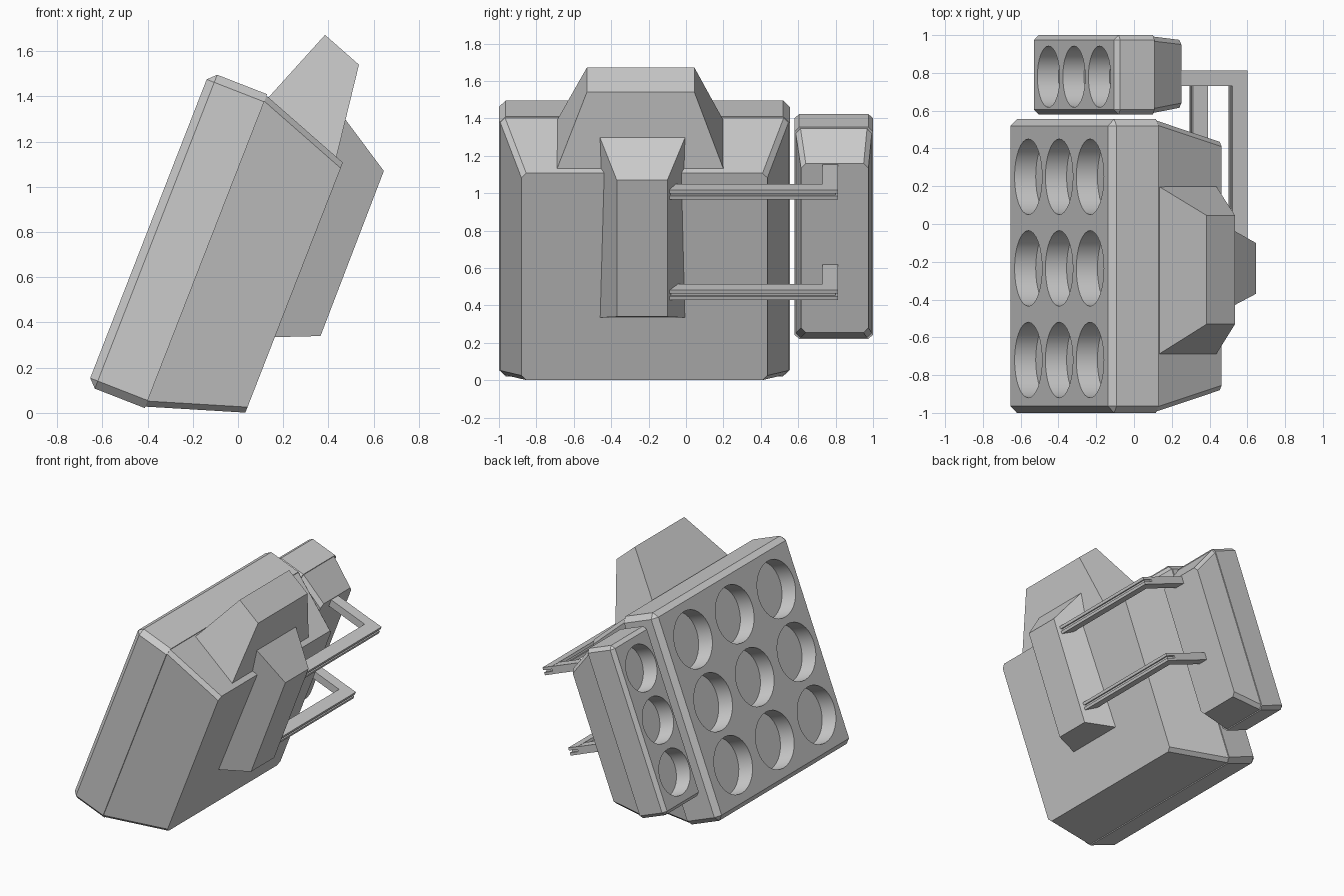
import bpy, bmesh, math
from mathutils import Matrix

if "Cube" in bpy.data.objects:
    bpy.data.objects.remove(bpy.data.objects["Cube"])

TILT = math.radians(21.3)   # whole launcher leans back about the y axis
C, S = math.cos(TILT), math.sin(TILT)

grey = bpy.data.materials.new("grey_metal")
grey.diffuse_color = (0.6, 0.6, 0.6, 1)
grey.use_nodes = True
grey.node_tree.nodes["Principled BSDF"].inputs["Base Color"].default_value = grey.diffuse_color


def finish(name, bm, tilted=True):
    bmesh.ops.recalc_face_normals(bm, faces=bm.faces[:])
    me = bpy.data.meshes.new(name)
    bm.to_mesh(me)
    bm.free()
    me.materials.append(grey)
    ob = bpy.data.objects.new(name, me)
    bpy.context.collection.objects.link(ob)
    if tilted:
        ob.rotation_euler = (0, TILT, 0)
    return ob


def hexa(corners):
    """Solid from two quads: four base corners, then four top corners."""
    bm = bmesh.new()
    v = [bm.verts.new(c) for c in corners]
    bm.faces.new(v[:4])
    bm.faces.new(v[4:])
    for i in range(4):
        j = (i + 1) % 4
        bm.faces.new((v[i], v[j], v[j + 4], v[i + 4]))
    bmesh.ops.recalc_face_normals(bm, faces=bm.faces[:])
    return bm


def rect(x, y, z):
    """Rectangle at depth x spanning the y and z ranges."""
    return [(x, y[0], z[0]), (x, y[1], z[0]), (x, y[1], z[1]), (x, y[0], z[1])]


def box(name, x, y, z):
    return finish(name, hexa(rect(x[0], y, z) + rect(x[1], y, z)))


def bevel(bm, edges, width):
    bmesh.ops.bevel(bm, geom=edges, offset=width, segments=1, affect='EDGES', profile=0.5)


def select(ob):
    bpy.ops.object.select_all(action='DESELECT')
    ob.select_set(True)
    bpy.context.view_layer.objects.active = ob


def launcher(prefix, front, mid, back, y, z, back_y, back_z, holes, radius, chamfer):
    # Front panel, chamfered everywhere except where it meets the housing
    bm = hexa(rect(front, y, z) + rect(mid, y, z))
    bevel(bm, [e for e in bm.edges if min(v.co.x for v in e.verts) < mid - 0.01], chamfer)
    panel = finish(prefix + "_panel", bm)

    # Round launch tubes sunk into the panel
    depth = 0.12
    bm = bmesh.new()
    for hy, hz in holes:
        m = Matrix.Translation((front, hy, hz)) @ Matrix.Rotation(math.pi / 2, 4, 'Y')
        bmesh.ops.create_cone(bm, cap_ends=True, segments=32, radius1=radius,
                              radius2=radius, depth=depth * 2, matrix=m)
    cutter = finish("tube_cutter", bm)
    cutter.hide_render = True
    mod = panel.modifiers.new("tubes", 'BOOLEAN')
    mod.operation, mod.solver, mod.object = 'DIFFERENCE', 'EXACT', cutter
    bpy.context.view_layer.update()
    select(panel)
    bpy.ops.object.modifier_apply(modifier=mod.name)
    bpy.data.objects.remove(cutter)
    bpy.ops.object.shade_smooth_by_angle(angle=math.radians(30))

    # Tapered rear housing with chamfered slanting corners
    g = 0.007
    bm = hexa(rect(mid, (y[0] + g, y[1] - g), (z[0] + g, z[1] - g)) + rect(back, back_y, back_z))
    bevel(bm, [e for e in bm.edges if abs(e.verts[0].co.x - e.verts[1].co.x) > 0.1], 0.025)
    finish(prefix + "_housing", bm)


# Large nine-tube launcher
launcher("main", -0.665, -0.392, 0.03, (-1, 0.555), (-0.13, 1.36), (-0.88, 0.435), (0.013, 1.2),
         [(-0.235 + 0.485 * i, 0.615 + 0.45 * j) for i in (-1, 0, 1) for j in (-1, 0, 1)],
         0.2, 0.036)

# Small three-tube side pod
launcher("side_pod", -0.61, -0.39, -0.188, (0.58, 1.0), (0.085, 1.3), (0.615, 0.975), (0.2, 1.172),
         [(0.78, 0.69 + 0.372 * j) for j in (-1, 0, 1)], 0.162, 0.025)


def slab(pa, pb, y):
    """Quad through two (x, z) points, spanning y."""
    return [(pa[0], y[0], pa[1]), (pa[0], y[1], pa[1]), (pb[0], y[1], pb[1]), (pb[0], y[0], pb[1])]


# Tapered hood on the sloping top of the main housing
finish("top_hood", hexa(slab((0.13, 1.39), (0.435, 1.13), (-0.69, 0.2)) +
                        slab((0.385, 1.672), (0.535, 1.54), (-0.53, 0.045))), False)

# Tapered spine on the back
finish("back_spine", hexa(slab((0.16, 0.335), (0.475, 1.298), (-0.46, -0.005)) +
                          slab((0.365, 0.34), (0.645, 1.07), (-0.37, -0.1))), False)

# Two grooved brackets joining the spine to the side pod
for tag, z in (("upper", 1.139), ("lower", 0.564)):
    x0, x1 = 0.105, 0.19
    box(tag + "_bracket_core", (x0 + 0.015, x1 - 0.015), (-0.09, 0.8), (z - 0.01, z + 0.01))
    for side, s in (("top", 1), ("bottom", -1)):
        a, b = sorted((z + s * 0.008, z + s * 0.028))
        box(f"{tag}_bracket_{side}_rail", (x0, x1), (-0.09, 0.812), (a, b))
    box(tag + "_bracket_crossbar", (-0.2, x0 + 0.01), (0.73, 0.812), (z - 0.027, z + 0.027))
